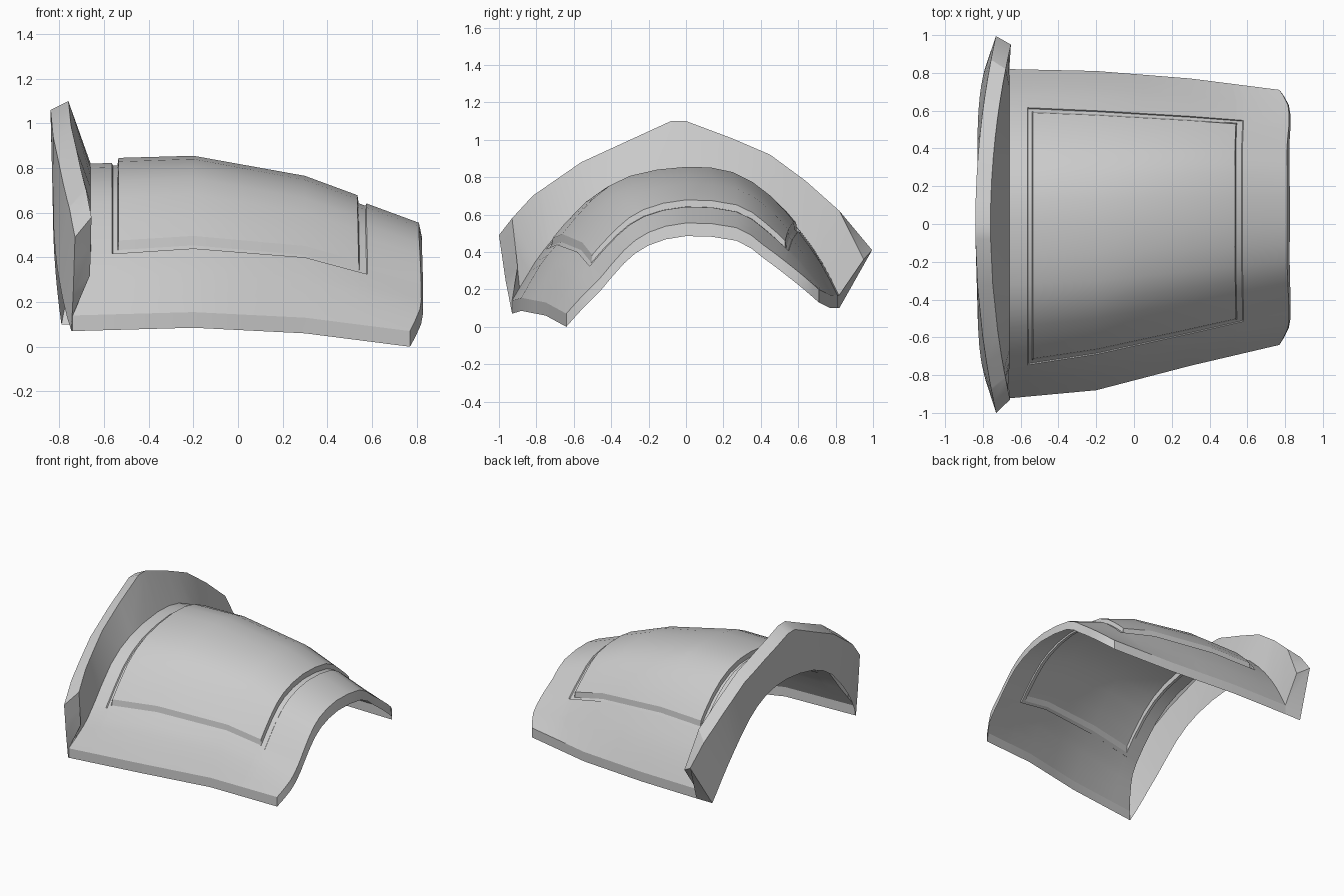
import bpy, math
from mathutils import Vector

cube = bpy.data.objects.get("Cube")
if cube:
    bpy.data.objects.remove(cube)

SKIRT = 0.07

# Cross-sections (y, z), front edge to back edge, at four stations along x
STATIONS = [-.66, -.2, .3, .81]
SECTIONS = [
    [(-.93, .14), (-.84, .29), (-.76, .41), (-.55, .64), (-.32, .765), (0, .82),
     (.25, .79), (.45, .68), (.62, .5), (.73, .34), (.82, .17)],
    [(-.88, .155), (-.78, .33), (-.69, .44), (-.5, .66), (-.3, .785), (0, .833),
     (.25, .805), (.45, .68), (.6, .51), (.72, .34), (.81, .17)],
    [(-.75, .13), (-.66, .29), (-.58, .4), (-.41, .58), (-.25, .69), (0, .743),
     (.27, .715), (.43, .62), (.57, .47), (.68, .31), (.77, .17)],
    [(-.64, .07), (-.55, .17), (-.46, .26), (-.33, .41), (-.2, .505), (0, .555),
     (.27, .53), (.41, .44), (.53, .35), (.63, .27), (.71, .2)],
]
# Outer edges of the collar (y, z): the edge towards the plate and the far edge
RIM_FRONT = [(-.9, .32), (-.93, .58), (-.82, .7), (-.56, .88), (-.08, 1.1), (0, 1.1),
             (.24, 1.01), (.45, .92), (.64, .78), (.82, .62), (.95, .36)]
RIM_BACK = [(-.965, .25), (-1, .49), (-.88, .62), (-.59, .82), (-.08, 1.06), (0, 1.06),
            (.25, .97), (.48, .87), (.68, .72), (.87, .56), (.995, .41)]


def polyline(points, t):
    i = min(int(t), len(points) - 2)
    return Vector(points[i]).lerp(Vector(points[i + 1]), t - i)


def spline(points, t):
    """Catmull-Rom curve through the points."""
    last = len(points) - 1
    i = min(int(t), last - 1)
    f = t - i
    a, b, c, d = (points[max(0, min(last, j))] for j in range(i - 1, i + 3))
    return b + (c - a) * (f / 2) + (a * 2 - b * 5 + c * 4 - d) * (f * f / 2) \
        + (b * 3 - a - c * 3 + d) * (f ** 3 / 2)


def section_3d(k):
    pts = [Vector((STATIONS[k], y, z)) for y, z in SECTIONS[k]]
    if k == 0:
        pts[0].x, pts[1].x = -.74, -.68
    if k == 3:
        for p, dx in ((0, -.04), (1, .005), (2, .01), (3, .005), (8, .01), (9, .005), (10, -.04)):
            pts[p].x += dx
    return pts


LOFT = [section_3d(k) for k in range(4)]


def surface(x, t):
    k = max(i for i in range(3) if x >= STATIONS[i])
    u = k + (x - STATIONS[k]) / (STATIONS[k + 1] - STATIONS[k])
    return polyline([spline(s, t) for s in LOFT], u)


# Height by level: 0 border, 1-2 groove floor, 3 raised panel
HEIGHT = [0, -.012, -.012, .022]
rows = [(.81, 0), (.7, 0), (.575, 0), (.57, 1), (.54, 2), (.535, 3), (.3, 3), (.05, 3),
        (-.2, 3), (-.535, 3), (-.54, 2), (-.56, 1), (-.565, 0), (-.66, 0)]
cols = [(0, 0), (.5, 0), (1, 0), (1.5, 0), (2, 0), (2.04, 1), (2.14, 2), (2.18, 3)]
cols += [(t / 2, 3) for t in range(5, 16)]
cols += [(7.82, 3), (7.86, 2), (7.96, 1), (8, 0), (8.5, 0), (9, 0), (9.5, 0), (10, 0)]

# Each column is a strip: end skirt, plate, collar face, rim, collar back wall
verts, faces = [], []
n = len(rows)
strip = n + 4
down = Vector((0, 0, -SKIRT))
for t, tl in cols:
    arch = math.sin(math.pi * t / 10)
    plate = [surface(x, t) + Vector((0, 0, HEIGHT[min(xl, tl)])) for x, xl in rows]
    end_skirt = plate[0] + down + Vector((.015 * arch, 0, 0))
    fy, fz = polyline(RIM_FRONT, t)
    by, bz = polyline(RIM_BACK, t)
    rim_front = Vector((-.76 + .12 * fy * fy, fy, fz))
    rim_back = Vector((-.84 + .11 * by * by, by, bz))
    base = plate[-1] + down
    lip = .03 * arch
    wall_foot = Vector((min(-.83 + .13 * base.y ** 6, base.x),
                        base.y * (1 - lip), base.z - lip))
    verts += [end_skirt] + plate + [rim_front, rim_back, wall_foot]

for c in range(len(cols) - 1):
    a, b = c * strip, (c + 1) * strip
    faces += [(b + i, b + i + 1, a + i + 1, a + i) for i in range(strip - 1)]

# Skirts along the front and back edges, with the collar's end faces
for start, flip in ((0, False), ((len(cols) - 1) * strip, True)):
    low = len(verts)
    verts += [verts[start + i] + down for i in range(2, n + 1)]
    bottom = [start] + list(range(low, low + n - 1))
    top = [start + 1 + i for i in range(n)]
    caps = [(top[i], top[i + 1], bottom[i + 1], bottom[i]) for i in range(n - 1)]
    front, back, foot = (top[-1] + i for i in (1, 2, 3))
    caps += [(top[-1], front, back), (top[-1], back, foot, bottom[-1])]
    faces += [f[::-1] if flip else f for f in caps]

mesh = bpy.data.meshes.new("curved_plate")
mesh.from_pydata(verts, [], faces)
mesh.validate()
plate_object = bpy.data.objects.new("curved_plate", mesh)
bpy.context.collection.objects.link(plate_object)

# Colour
grey = bpy.data.materials.new("light_grey")
grey.use_nodes = True
colour = (.6, .6, .6, 1)
grey.diffuse_color = colour
grey.node_tree.nodes["Principled BSDF"].inputs["Base Color"].default_value = colour
mesh.materials.append(grey)

# Smooth shading with crisp edges
bpy.ops.object.select_all(action='DESELECT')
plate_object.select_set(True)
bpy.context.view_layer.objects.active = plate_object
bpy.ops.object.shade_smooth_by_angle(angle=math.radians(24))
